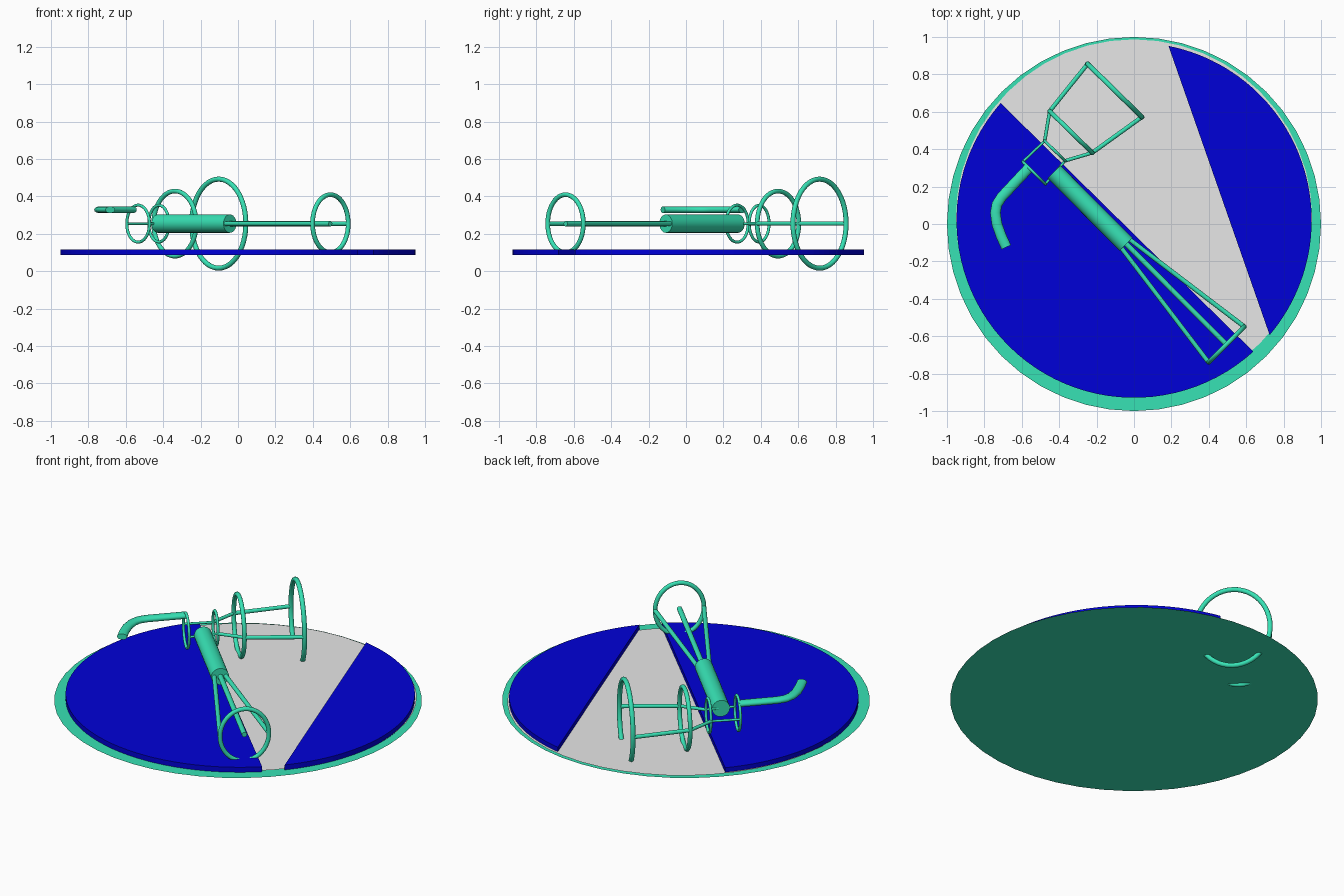
import bpy, bmesh, math
from mathutils import Vector

if "Cube" in bpy.data.objects:
    bpy.data.objects.remove(bpy.data.objects["Cube"])

def material(name, rgb):
    m = bpy.data.materials.new(name)
    m.diffuse_color = (*rgb, 1)
    m.use_nodes = True
    m.node_tree.nodes["Principled BSDF"].inputs["Base Color"].default_value = m.diffuse_color
    return m

TEAL = material("teal", (0.038, 0.76, 0.46))
BLUE = material("deep blue", (0.0, 0.0, 0.68))
GREY = material("light grey", (0.80, 0.80, 0.80))
UP = Vector((0, 0, 1))
MID = 0.254  # height of the framework's centre line

def finish(bm, name, mat, smooth=False):
    bmesh.ops.recalc_face_normals(bm, faces=bm.faces)
    me = bpy.data.meshes.new(name)
    bm.to_mesh(me)
    bm.free()
    me.materials.append(mat)
    for p in me.polygons:
        p.use_smooth = smooth
    ob = bpy.data.objects.new(name, me)
    bpy.context.collection.objects.link(ob)
    if smooth:
        bpy.ops.object.select_all(action='DESELECT')
        ob.select_set(True)
        bpy.context.view_layer.objects.active = ob
        bpy.ops.object.shade_smooth_by_angle(angle=math.radians(45))
    return ob

def sweep(name, pts, r, normal=UP, flat=1.0, closed=False, sides=14):
    """Tube along a planar path; 'normal' is the normal of the path's plane."""
    pts = [Vector(p) for p in pts]
    n = len(pts)
    bm = bmesh.new()
    loops = []
    for i, p in enumerate(pts):
        a = pts[i - 1] if (closed or i) else p
        b = pts[(i + 1) % n] if (closed or i < n - 1) else p
        side = (b - a).normalized().cross(normal)
        loops.append([bm.verts.new(p + side * r * math.cos(t) + normal * r * flat * math.sin(t))
                      for t in (math.tau * k / sides for k in range(sides))])
    for i in range(n if closed else n - 1):
        A, B = loops[i], loops[(i + 1) % n]
        for k in range(sides):
            j = (k + 1) % sides
            bm.faces.new((A[k], A[j], B[j], B[k]))
    if not closed:
        bm.faces.new(loops[0])
        bm.faces.new(loops[-1])
    return finish(bm, name, TEAL, True)

def hoop(name, centre, direction, wide, high, r):
    """Upright oval ring; 'direction' is its horizontal axis."""
    d = Vector((*direction, 0)).normalized()
    c = Vector((*centre, MID))
    pts = [c + d * wide * math.cos(t) + UP * high * math.sin(t)
           for t in (math.tau * k / 48 for k in range(48))]
    sweep(name, pts, r, d.cross(UP), closed=True)
    return c - d * wide, c + d * wide

def sheet(name, centre, radius, a0, a1, z, mat, thick=0, n=48):
    """Flat circle or circle segment, optionally extruded up."""
    full = abs(a1 - a0 - math.tau) < 1e-6
    count = n if full else n + 1
    bm = bmesh.new()
    vs = [bm.verts.new((centre[0] + radius * math.cos(a0 + (a1 - a0) * k / n),
                        centre[1] + radius * math.sin(a0 + (a1 - a0) * k / n), z))
          for k in range(count)]
    f = bm.faces.new(vs)
    if thick:
        g = bmesh.ops.extrude_face_region(bm, geom=[f])
        bmesh.ops.translate(bm, vec=(0, 0, thick),
                            verts=[v for v in g['geom'] if isinstance(v, bmesh.types.BMVert)])
    return finish(bm, name, mat)

# Round base, grey ground layer and two blue plates
sheet("base_disc", (0, 0), 1.0, 0, math.tau, 0.082, TEAL)
sheet("grey_layer", (0, 0.035), 0.952, 0, math.tau, 0.088, GREY)
C = (0, 0.02)
ang = lambda x, y: math.atan2(y - C[1], x - C[0])
sheet("blue_plate_left", C, 0.949, ang(-0.717, 0.65), ang(0.636, -0.68) + math.tau, 0.085, BLUE, 0.030)
sheet("blue_plate_right", C, 0.950, ang(0.722, -0.591), ang(0.187, 0.965), 0.085, BLUE, 0.030)

# Basket hoops, largest to smallest
ALONG = (0.715, -0.70)
hoops = [
    hoop("large_hoop", (-0.103, 0.714), ALONG, 0.203, 0.238, 0.0135),
    hoop("middle_hoop", (-0.337, 0.492), ALONG, 0.159, 0.174, 0.0125),
    hoop("small_hoop_inner", (-0.423, 0.391), ALONG, 0.076, 0.098, 0.008),
    hoop("small_hoop_outer", (-0.534, 0.273), ALONG, 0.085, 0.099, 0.008),
]
# Side rails joining neighbouring hoops
for i in range(3):
    for s in range(2):
        sweep(f"side_rail_{i}_{s}", [hoops[i][s], hoops[i + 1][s]], (0.0115, 0.0095, 0.007)[i])

# Flattened curved handle
sweep("curved_handle", [(x, y, 0.328) for x, y in
      ((-0.562, 0.300), (-0.64, 0.217), (-0.708, 0.144), (-0.733, 0.105), (-0.741, 0.06),
       (-0.733, 0.0), (-0.710, -0.065), (-0.683, -0.124))], 0.028, flat=0.64)

# Thick grip bar
sweep("grip_bar", [(-0.428, 0.279, MID), (-0.043, -0.108, MID)], 0.049, sides=24)

# End hoop with three spreading rods
left, right = hoop("end_hoop", (0.494, -0.644), (1, 1), 0.135, 0.155, 0.0125)
sweep("rod_left", [(-0.075, -0.118, MID), left], 0.0125)
sweep("rod_right", [(-0.04, -0.07, MID), right], 0.0125)
sweep("rod_centre", [(-0.05, -0.098, MID), (0.494, -0.644, MID)], 0.0145)
